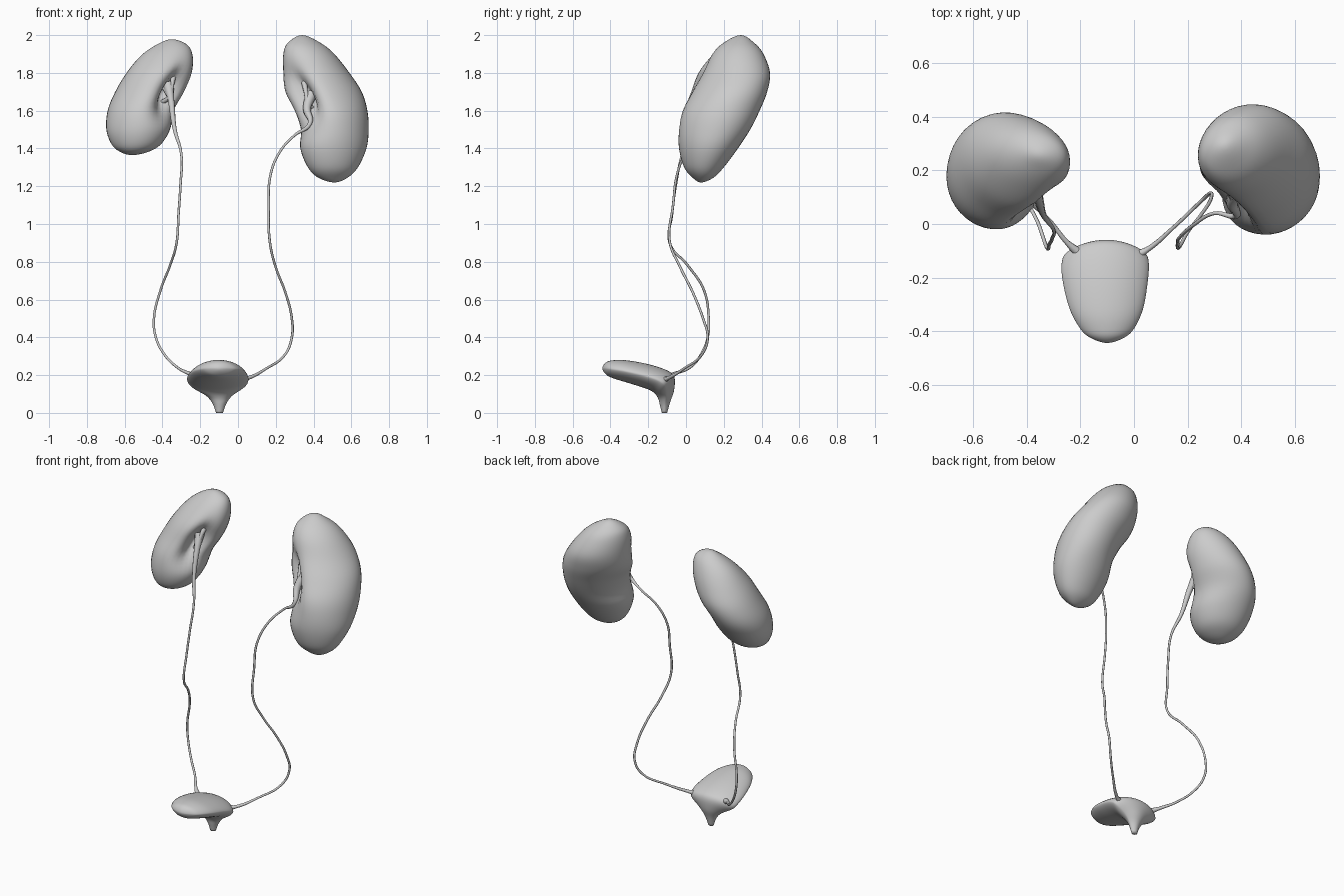
import bpy, bmesh
from math import sin, cos, pi, exp, atan2
from mathutils import Vector

if "Cube" in bpy.data.objects:
    bpy.data.objects.remove(bpy.data.objects["Cube"])

SEG, STEPS = 40, 5


def spline(p0, p1, p2, p3, t):
    return 0.5 * (2 * p1 + (p2 - p0) * t + (2 * p0 - 5 * p1 + 4 * p2 - p3) * t * t
                  + (3 * p1 - p0 - 3 * p2 + p3) * t ** 3)


def ghost(end, nxt):
    """Row beyond an end: mirrored for a round pole, extended for an open end."""
    if end[1].length < 1e-6:
        return (nxt[0], -nxt[1], -nxt[2])
    return tuple(2 * e - n for e, n in zip(end, nxt))


def loft(name, rows, dent=None, lens=1.0):
    """Skin over elliptical rows (centre, axis a, axis b), smoothly interpolated."""
    rows = [ghost(rows[0], rows[1])] + rows + [ghost(rows[-1], rows[-2])]
    rings = []
    for i in range(1, len(rows) - 2):
        last = i == len(rows) - 3
        for k in range(STEPS + last):
            rings.append([spline(*(rows[i + j][m] for j in (-1, 0, 1, 2)), k / STEPS)
                          for m in range(3)])
    bm = bmesh.new()
    grid = []
    for c, a, b in rings:
        ring = []
        for s in range(SEG):
            t = 2 * pi * s / SEG
            off = a * cos(t) + b * sin(t) * abs(sin(t)) ** (lens - 1)
            if dent:
                off = off * dent(off, c.z)
            ring.append(bm.verts.new(c + off))
        grid.append(ring)
    for r0, r1 in zip(grid, grid[1:]):
        for s in range(SEG):
            n = (s + 1) % SEG
            bm.faces.new((r0[s], r0[n], r1[n], r1[s]))
    bm.faces.new(grid[0])
    bm.faces.new(grid[-1])
    bmesh.ops.remove_doubles(bm, verts=bm.verts, dist=1e-5)
    bmesh.ops.recalc_face_normals(bm, faces=bm.faces)
    for f in bm.faces:
        f.smooth = True
    me = bpy.data.meshes.new(name)
    bm.to_mesh(me)
    bm.free()
    ob = bpy.data.objects.new(name, me)
    bpy.context.collection.objects.link(ob)
    return ob


def kidney(name, table, skew, hilum_angle, hilum_z):
    """Rows of (z, x min, x max, y min, y max) with a hollow at the hilum."""
    rows = []
    for z, x0, x1, y0, y1 in table:
        ex, ey = (x1 - x0) / 2, (y1 - y0) / 2
        rows.append((Vector(((x0 + x1) / 2, (y0 + y1) / 2, z)),
                     Vector((ex, ey * sin(skew), 0)), Vector((0, ey * cos(skew), 0))))

    def dent(off, z):
        d = atan2(off.y, off.x) - hilum_angle
        d = atan2(sin(d), cos(d))
        return 1 - 0.55 * exp(-(d / 0.36) ** 2 - ((z - hilum_z) / 0.11) ** 2)
    return loft(name, rows, dent)


def tube(name, pts):
    """Smooth tube through (x, y, z, radius) points."""
    cu = bpy.data.curves.new(name, 'CURVE')
    cu.dimensions = '3D'
    cu.bevel_depth = 1.0
    cu.bevel_resolution = 2
    cu.resolution_u = 6
    cu.use_fill_caps = True
    sp = cu.splines.new('BEZIER')
    sp.bezier_points.add(len(pts) - 1)
    for bp, (x, y, z, r) in zip(sp.bezier_points, pts):
        bp.co = (x, y, z)
        bp.radius = r
        bp.handle_left_type = bp.handle_right_type = 'AUTO'
    ob = bpy.data.objects.new(name, cu)
    bpy.context.collection.objects.link(ob)
    return ob


# kidneys
kidney("kidney_right_side", [
    (2.0, .34, .34, .29, .29), (1.96, .265, .435, .20, .36), (1.9, .24, .51, .14, .41),
    (1.8, .24, .59, .09, .445), (1.7, .25, .655, .03, .43), (1.6, .30, .685, -.02, .39),
    (1.5, .333, .692, -.037, .34), (1.4, .33, .68, -.037, .275), (1.3, .37, .635, -.01, .20),
    (1.245, .425, .58, .035, .145), (1.22, .51, .51, .08, .08)], 0.12, -2.25, 1.67)
kidney("kidney_left_side", [
    (1.978, -.35, -.35, .26, .26), (1.95, -.43, -.27, .20, .32), (1.89, -.515, -.24, .135, .365),
    (1.8, -.59, -.245, .065, .40), (1.7, -.65, -.285, .025, .415), (1.6, -.69, -.34, -.01, .385),
    (1.5, -.697, -.36, -.02, .32), (1.42, -.668, -.41, 0, .25),
    (1.38, -.62, -.48, .04, .18), (1.365, -.56, -.56, .11, .11)], -0.10, -0.85, 1.70)

# bladder: rows of (x centre, half width, top y, top z, bottom y, bottom z)
bladder = [
    (-.10, 0, -.443, .236, -.443, .236), (-.10, .06, -.425, .266, -.425, .205),
    (-.10, .10, -.39, .278, -.39, .185), (-.103, .137, -.32, .279, -.31, .160),
    (-.107, .158, -.2, .258, -.23, .135), (-.107, .162, -.10, .225, -.19, .120),
    (-.105, .145, -.062, .19, -.163, .100), (-.10, .075, -.063, .12, -.147, .075),
    (-.098, .038, -.083, .06, -.139, .045), (-.098, .018, -.1, 0, -.128, 0)]
loft("bladder", [(Vector((x, (ty + by) / 2, (tz + bz) / 2)), Vector((w, 0, 0)),
                  Vector((0, (ty - by) / 2, (tz - bz) / 2)))
                 for x, w, ty, tz, by, bz in bladder], lens=1.3)

# ureters, flaring into the kidney above and the bladder below
R = .0068
tube("ureter_right_side", [
    (.39, .13, 1.69, .03), (.365, .08, 1.61, .022), (.38, .03, 1.53, .012),
    (.30, .04, 1.47, R), (.22, -.005, 1.38, R), (.17, -.05, 1.25, R), (.163, -.068, 1.1, R),
    (.168, -.087, .91, R), (.20, -.03, .77, R), (.25, .035, .64, R), (.285, .09, .5, R),
    (.285, .115, .4, R), (.25, .085, .31, R), (.15, -.01, .235, R), (.05, -.095, .183, .010),
    (-.01, -.125, .172, .022)])
tube("ureter_left_side", [
    (-.37, .14, 1.74, .03), (-.355, .09, 1.66, .018), (-.335, .03, 1.5, .011),
    (-.30, -.02, 1.37, R), (-.305, -.055, 1.2, R), (-.315, -.074, 1.05, R), (-.325, -.087, .9, R),
    (-.36, .01, .78, R), (-.41, .095, .65, R), (-.445, .12, .5, R), (-.435, .115, .4, R),
    (-.39, .08, .31, R), (-.32, .02, .24, R), (-.25, -.068, .205, .010),
    (-.19, -.12, .178, .022)])

# branches of the collecting funnel inside each hilum
for side, (x, y, z), s in (("right", (.37, .09, 1.63), 1), ("left", (-.36, .10, 1.67), -1)):
    for i, (dx, dy, dz) in enumerate(((-.02, .06, .12), (.05, .08, .08), (.05, .05, -.03))):
        tube(f"funnel_branch_{side}_{i + 1}", [
            (x, y, z, .014), (x + s * dx * .5, y + dy * .4, z + dz * .55, .012),
            (x + s * dx, y + dy, z + dz, .016)])
